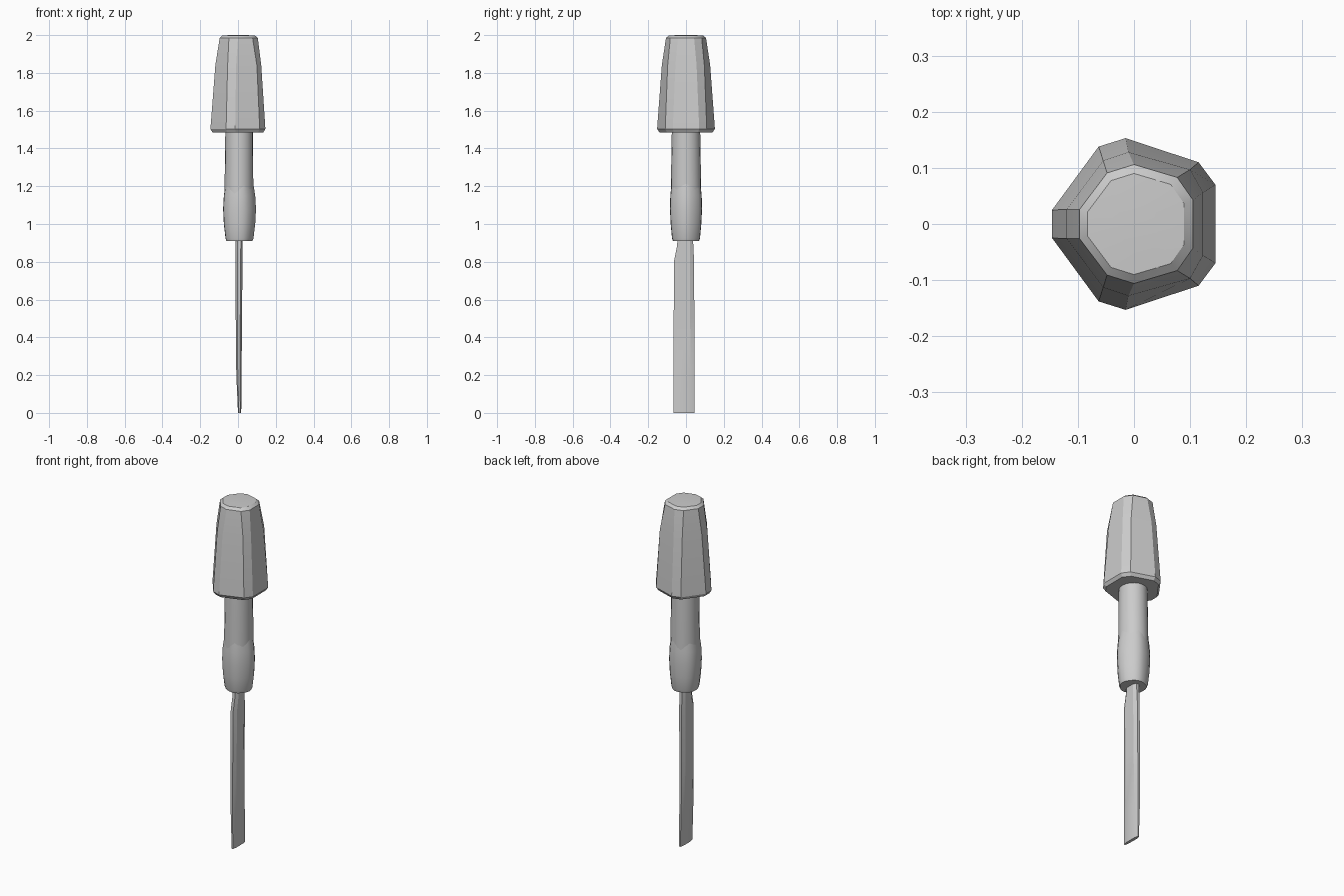
import bpy, bmesh, math

if "Cube" in bpy.data.objects:
    bpy.data.objects.remove(bpy.data.objects["Cube"])


def loft(name, rings, angle=30):
    """Skin a stack of equal-length closed rings and cap both ends."""
    bm = bmesh.new()
    loops = [[bm.verts.new(p) for p in ring] for ring in rings]
    n = len(loops[0])
    for a, b in zip(loops, loops[1:]):
        for i in range(n):
            j = (i + 1) % n
            bm.faces.new((a[i], a[j], b[j], b[i]))
    bm.faces.new(loops[0][::-1])
    bm.faces.new(loops[-1])
    bmesh.ops.recalc_face_normals(bm, faces=bm.faces)
    mesh = bpy.data.meshes.new(name)
    bm.to_mesh(mesh)
    bm.free()
    ob = bpy.data.objects.new(name, mesh)
    bpy.context.collection.objects.link(ob)
    bpy.ops.object.select_all(action='DESELECT')
    ob.select_set(True)
    bpy.context.view_layer.objects.active = ob
    bpy.ops.object.shade_smooth_by_angle(angle=math.radians(angle))
    return ob


def mirrored(half, z, s=1.0):
    """Close a half outline across the x axis."""
    full = half + [(x, -y) for x, y in reversed(half)]
    return [(x * s, y * s, z) for x, y in full]


def oval(z, cx, rx, ry, n=20, ripple=0.0):
    pts = []
    for i in range(n):
        a = 2 * math.pi * i / n
        k = 1 + ripple * math.cos(5 * a)
        pts.append((cx + rx * k * math.cos(a), ry * k * math.sin(a), z))
    return pts


# Handle: pentagon with cut corners, rounding off towards the top
low = [(0.145, 0.07), (0.115, 0.11), (-0.015, 0.153), (-0.063, 0.138), (-0.146, 0.025)]
mid = [(0.123, 0.056), (0.1, 0.097), (-0.01, 0.128), (-0.055, 0.113), (-0.12, 0.026)]
top = [(0.105, 0.043), (0.077, 0.083), (0.0, 0.106), (-0.048, 0.091), (-0.097, 0.026)]
loft("handle", [
    mirrored(low, 1.485, 0.92), mirrored(low, 1.503), mirrored(mid, 1.84),
    mirrored(top, 1.985), mirrored(top, 1.998, 0.85), mirrored(top, 2.0, 0.4),
], 25)

# Neck: round rod between handle and collar
loft("neck", [oval(1.1, 0.005, 0.076, 0.08), oval(1.2, 0.005, 0.076, 0.08),
              oval(1.5, 0.006, 0.073, 0.075)], 40)

# Collar: swollen, faintly five-sided sleeve with a wavy upper edge
collar = [(0.91, 0.069, 0.069), (0.925, 0.074, 0.074), (1.0, 0.083, 0.081),
          (1.08, 0.087, 0.085), (1.15, 0.083, 0.083), (1.22, 0.072, 0.076)]
loft("collar", [oval(z, 0.006, rx, ry, 20, 0.025) for z, rx, ry in collar], 50)


# Blade: flat bar, bevelled along both edges, thinning to the tip
def blade_ring(z, x0, x1, y0, y1):
    c, w = (x0 + x1) / 2, (y1 - y0) * 0.2
    e = (x1 - x0) * 0.22
    return [(x0, y0 + w, z), (c - e, y0, z), (c + e, y0, z), (x1, y0 + w, z),
            (x1, y1 - w, z), (c + e, y1, z), (c - e, y1, z), (x0, y1 - w, z)]


loft("blade", [
    blade_ring(0.0, 0.0, 0.017, -0.065, 0.045),
    blade_ring(0.2, -0.009, 0.019, -0.065, 0.046),
    blade_ring(0.5, -0.012, 0.021, -0.065, 0.044),
    blade_ring(0.8, -0.012, 0.024, -0.064, 0.043),
    blade_ring(0.88, -0.012, 0.025, -0.048, 0.039),
    blade_ring(0.95, -0.012, 0.025, -0.042, 0.036),
], 20)
